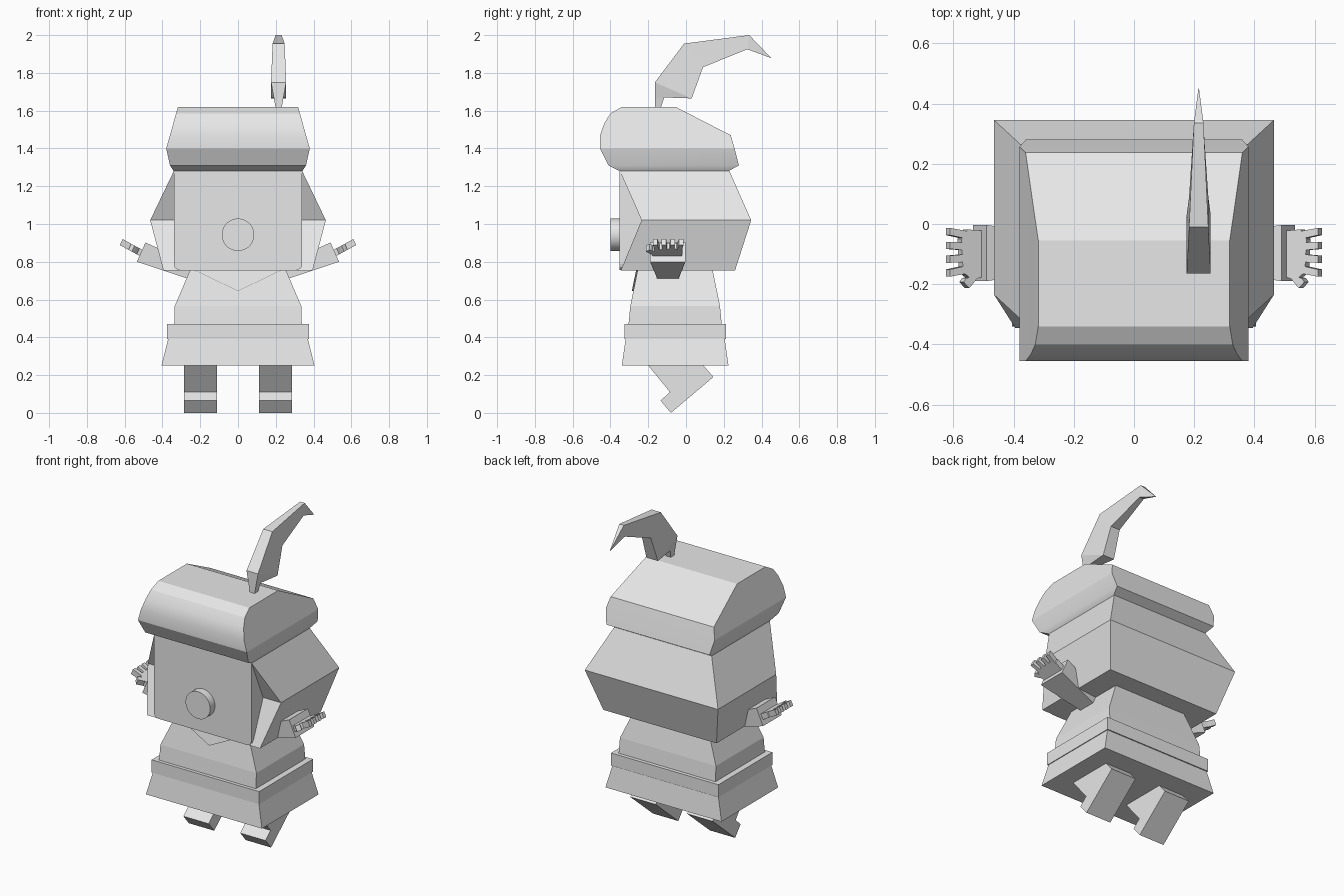
import bpy, bmesh, math
from mathutils import Vector

cube = bpy.data.objects.get("Cube")
if cube:
    bpy.data.objects.remove(cube, do_unlink=True)

grey = bpy.data.materials.new("plain_grey")
grey.use_nodes = True
grey.diffuse_color = (0.8, 0.8, 0.8, 1)
grey.node_tree.nodes["Principled BSDF"].inputs["Base Color"].default_value = (0.8, 0.8, 0.8, 1)


def loft(name, rings, smooth=None):
    """Skin a stack of equal-length point rings and cap both ends."""
    bm = bmesh.new()
    loops = [[bm.verts.new(p) for p in ring] for ring in rings]
    n = len(loops[0])
    for a, b in zip(loops, loops[1:]):
        for i in range(n):
            j = (i + 1) % n
            bm.faces.new((a[i], a[j], b[j], b[i]))
    bm.faces.new(loops[0])
    bm.faces.new(loops[-1])
    bmesh.ops.remove_doubles(bm, verts=bm.verts, dist=0.0005)
    bmesh.ops.recalc_face_normals(bm, faces=bm.faces)
    mesh = bpy.data.meshes.new(name)
    bm.to_mesh(mesh)
    bm.free()
    mesh.materials.append(grey)
    obj = bpy.data.objects.new(name, mesh)
    bpy.context.collection.objects.link(obj)
    if smooth:
        bpy.ops.object.select_all(action='DESELECT')
        obj.select_set(True)
        bpy.context.view_layer.objects.active = obj
        bpy.ops.object.shade_smooth_by_angle(angle=math.radians(smooth))
    return obj


def rect(z, hw, y0, y1):
    return [(-hw, y0, z), (hw, y0, z), (hw, y1, z), (-hw, y1, z)]


def stack(name, levels, smooth=None):
    """Stack rectangles given as (height, half width, front, back)."""
    return loft(name, [rect(*lv) for lv in levels], smooth)


# Clothing: skirt, belt and tunic
stack("skirt", [(0.25, 0.405, -0.34, 0.225), (0.39, 0.37, -0.32, 0.205)])
stack("belt", [(0.39, 0.375, -0.325, 0.212), (0.47, 0.375, -0.325, 0.212)])
stack("tunic", [(0.46, 0.338, -0.305, 0.19), (0.565, 0.335, -0.295, 0.18),
                (0.77, 0.248, -0.253, 0.138)])

# Triangular collar lying on the sloping chest
collar = [(-0.25, -0.256, 0.765), (0.25, -0.256, 0.765), (0, -0.281, 0.645)]
loft("collar", [[(x, y + d, z) for x, y, z in collar] for d in (0.003, -0.006)])

# Head block with slightly rounded lower corners
face = [(-0.34, 1.28), (0.34, 1.28)]
for cx, start in ((0.31, 0), (-0.31, -90)):
    for k in range(4):
        a = math.radians(start - 30 * k)
        face.append((cx + 0.03 * math.cos(a), 0.787 + 0.03 * math.sin(a)))
loft("face", [[(x, y, z) for x, z in face] for y in (-0.352, 0.15)])

# Hair flaring outwards at mid height
stack("hair", [(0.755, 0.395, -0.345, 0.26), (1.02, 0.465, -0.235, 0.345),
               (1.28, 0.34, -0.35, 0.23)])

# Round button nose
nose = [(0.086 * math.cos(math.tau * k / 32), 0.943 + 0.086 * math.sin(math.tau * k / 32))
        for k in range(32)]
loft("nose", [[(x, y, z) for x, z in nose] for y in (-0.40, -0.34)], 30)

# Cap with a bulging front
stack("cap", [(1.28, 0.34, -0.35, 0.225), (1.31, 0.36, -0.41, 0.28),
              (1.40, 0.38, -0.455, 0.257), (1.47, 0.36, -0.455, 0.237),
              (1.535, 0.342, -0.432, 0.11), (1.585, 0.328, -0.40, 0.013),
              (1.62, 0.318, -0.34, -0.055)], 26)

# Curved feather: outer point, inner point, half width
sections = [((-0.165, 1.61), (-0.135, 1.61), 0.015),
            ((-0.165, 1.66), (-0.115, 1.67), 0.024),
            ((-0.165, 1.75), (0.03, 1.665), 0.04),
            ((-0.01, 1.955), (0.09, 1.83), 0.032),
            ((0.335, 2.0), (0.325, 1.925), 0.016),
            ((0.45, 1.88), (0.449, 1.879), 0.001)]
loft("feather", [[(0.215 - w, *o), (0.215 + w, *o), (0.215 + w, *i), (0.215 - w, *i)]
                 for o, i, w in sections])

# Limbs, built once per side
leg = [(-0.24, 0.30), (-0.085, 0.11), (-0.135, 0.065), (-0.08, 0.0),
       (0.145, 0.19), (0.05, 0.30)]


def hand_ring(plan, side, d):
    """Lay a plan outline on the tilted plane of the hand."""
    return [(side * (x - 0.45 * d), y, 0.845 + 0.55 * (x - 0.51) + d) for x, y in plan]


for side, label in ((1, "left"), (-1, "right")):
    loft(label + "_leg", [[(side * x, y, z) for y, z in leg] for x in (0.11, 0.287)])

    # Sleeve widening towards the cuff: lower edge, upper edge, front, back
    ends = [((0.22, 0.695), (0.20, 0.77), -0.145, -0.045),
            ((0.535, 0.80), (0.49, 0.902), -0.19, -0.003)]
    loft(label + "_sleeve", [[(side * lo[0], f, lo[1]), (side * lo[0], b, lo[1]),
                              (side * hi[0], b, hi[1]), (side * hi[0], f, hi[1])]
                             for lo, hi, f, b in ends])

    # Hand: palm, four fingers and a thumb
    plans = {"palm": [(0.48, -0.17), (0.545, -0.185), (0.575, -0.16),
                      (0.58, -0.05), (0.56, -0.018), (0.48, -0.025)],
             "thumb": [(0.52, -0.17), (0.565, -0.18), (0.573, -0.193),
                       (0.555, -0.213), (0.543, -0.2)]}
    for k in range(4):
        y, splay = -0.037 - 0.038 * k, 0.008 * (1.5 - k)
        plans["finger_%d" % (k + 1)] = [(0.56, y - 0.013), (0.56, y + 0.013),
                                        (0.618, y + 0.012 + splay),
                                        (0.618, y - 0.012 + splay)]
    for part, plan in plans.items():
        loft(label + "_" + part, [hand_ring(plan, side, d) for d in (-0.016, 0.016)])
